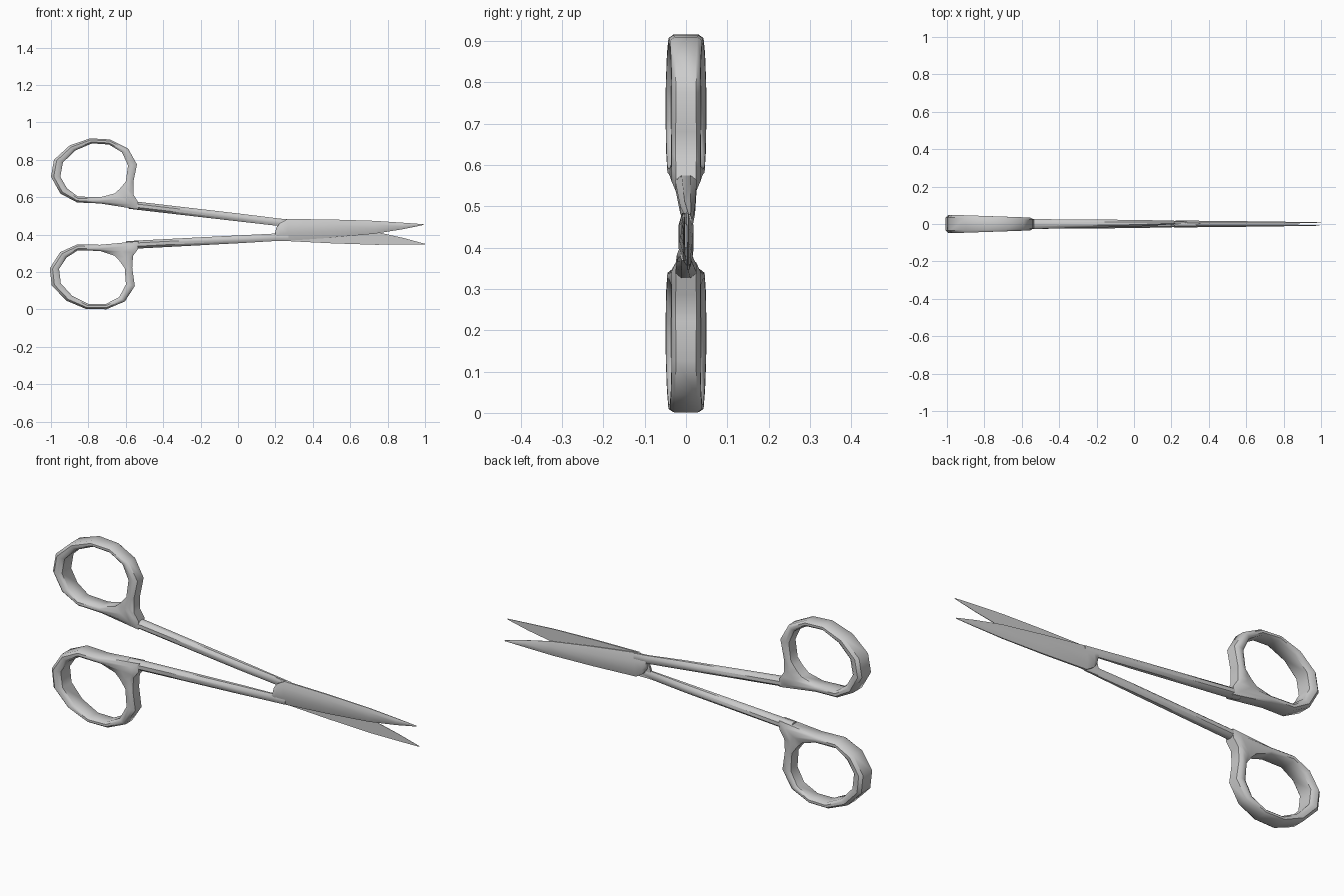
import bpy, bmesh
from math import sin, cos, pi, atan
from mathutils import Matrix, Vector

if "Cube" in bpy.data.objects:
    bpy.data.objects.remove(bpy.data.objects["Cube"])

# Half turn about the slightly tilted centre line maps one scissor half to the other
axis = Vector((1, 0, -0.0316))
pivot = Vector((0, 0, 0.433))
FLIP = (Matrix.Translation(pivot + Vector((0.009, 0, 0)))
        @ Matrix.Rotation(pi, 4, axis.normalized())
        @ Matrix.Translation(-pivot))
SAME = Matrix.Identity(4)


def loft(name, sections, matrix, closed=False):
    """Skin a list of equal-length cross-sections."""
    bm = bmesh.new()
    rows = [[bm.verts.new(matrix @ Vector(p)) for p in s] for s in sections]
    n, m = len(rows), len(rows[0])
    for i in range(n if closed else n - 1):
        a, b = rows[i], rows[(i + 1) % n]
        for j in range(m):
            k = (j + 1) % m
            bm.faces.new((a[j], a[k], b[k], b[j]))
    if not closed:
        bm.faces.new(rows[0])
        bm.faces.new(rows[-1])
    bmesh.ops.recalc_face_normals(bm, faces=bm.faces)
    me = bpy.data.meshes.new(name)
    bm.to_mesh(me)
    bm.free()
    ob = bpy.data.objects.new(name, me)
    bpy.context.collection.objects.link(ob)
    bpy.ops.object.select_all(action='DESELECT')
    ob.select_set(True)
    bpy.context.view_layer.objects.active = ob
    bpy.ops.object.shade_smooth_by_angle(angle=0.75)
    return ob


# Finger ring: outer x, z and inner x, z around the loop, with the gusset corner
RING = [(-1, .71, -.95, .71), (-.984, .80, -.936, .786), (-.90, .877, -.87, .85),
        (-.79, .915, -.78, .888), (-.684, .909, -.69, .882), (-.588, .861, -.62, .84),
        (-.54, .775, -.588, .77), (-.56, .68, -.60, .684), (-.56, .615, -.615, .665),
        (-.535, .577, -.632, .645), (-.535, .535, -.66, .62), (-.738, .567, -.738, .60),
        (-.86, .572, -.856, .604), (-.95, .62, -.914, .647)]
RING_PROFILE = [(0, -.75), (.3, -1), (.7, -1), (1, -.72), (1, .72), (.7, 1), (.3, 1), (0, .75)]


def ring(name, matrix):
    sections = []
    for ox, oz, ix, iz in RING:
        sec = []
        for t, y in RING_PROFILE:
            x = ix + (ox - ix) * t
            sec.append((x, y * (0.05 - 0.035 * (x + 1)), iz + (oz - iz) * t))
        sections.append(sec)
    loft(name, sections, matrix, True)


# Shank: x, centre y, centre z, half width, half height
SHANK = [(-.60, 0, .345, .026, .020), (-.53, 0, .3475, .026, .0215),
         (0, -.004, .375, .018, .021), (.2, -.008, .386, .0095, .020),
         (.27, -.008, .388, .006, .019)]


def shank(name, matrix):
    sections = [[(x, y + w * 1.08 * cos((k + .5) * pi / 4),
                  z + h * 1.08 * sin((k + .5) * pi / 4)) for k in range(8)]
                for x, y, z, w, h in SHANK]
    loft(name, sections, matrix)


# Blade: x, low z, high z, inner y, outer y
BLADE = [(.197, .367, .405, -.001, -.016), (.205, .367, .438, -.001, -.017),
         (.225, .367, .462, -.001, -.018), (.265, .367, .484, -.001, -.018),
         (.5, .384, .481, -.002, -.016), (.73, .405, .474, -.003, -.013),
         (.88, .429, .464, -.004, -.011), (.993, .452, .456, -.006, -.009)]


def blade(name, matrix):
    sections = []
    for x, lo, hi, yi, yo in BLADE:
        h, d = hi - lo, yo - yi
        sections.append([(x, yi, lo), (x, yi, hi), (x, yi + .5 * d, hi),
                         (x, yo, lo + .75 * h), (x, yo, lo + .35 * h),
                         (x, yi + .3 * d, lo)])
    loft(name, sections, matrix)


# Two halves: the lower handle carries the front blade
ring("upper_finger_ring", SAME)
ring("lower_finger_ring", FLIP)
shank("lower_shank", SAME)
shank("upper_shank", FLIP)
blade("front_blade", SAME)
blade("rear_blade", FLIP)
